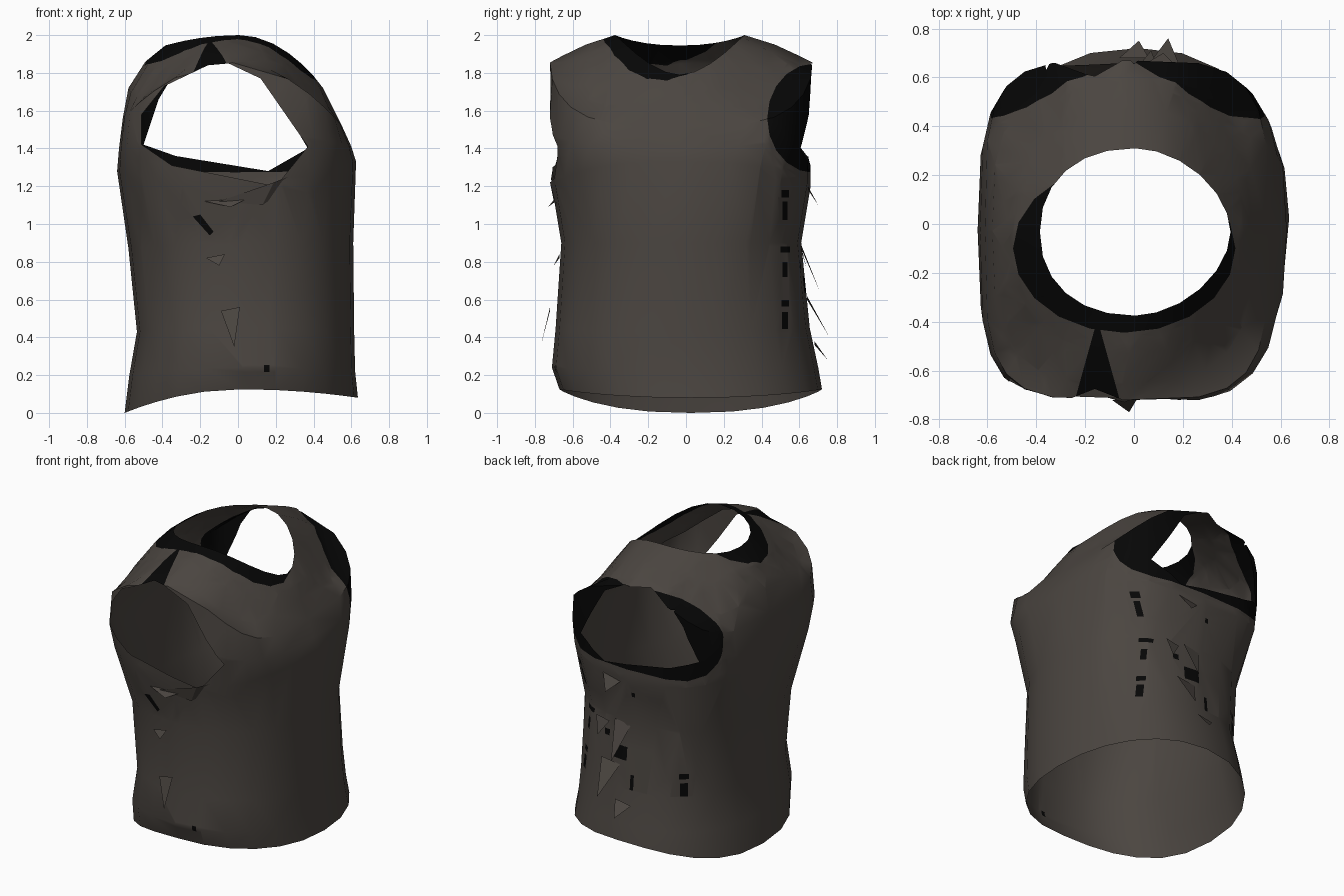
import bpy, bmesh, math
from mathutils import Vector

cube = bpy.data.objects.get("Cube")
if cube:
    bpy.data.objects.remove(cube)


def material(name, rgb):
    m = bpy.data.materials.new(name)
    m.use_nodes = True
    m.diffuse_color = (*rgb, 1)
    bsdf = m.node_tree.nodes["Principled BSDF"]
    bsdf.inputs["Base Color"].default_value = (*rgb, 1)
    bsdf.inputs["Roughness"].default_value = 0.9
    return m


cloth = material("grey brown cloth", (0.07, 0.06, 0.052))
black = material("black trim", (0.002, 0.002, 0.002))


def finish(bm, name):
    mesh = bpy.data.meshes.new(name)
    bm.to_mesh(mesh)
    bm.free()
    mesh.materials.append(cloth)
    mesh.materials.append(black)
    ob = bpy.data.objects.new(name, mesh)
    bpy.context.scene.collection.objects.link(ob)
    return ob


def ring_points(x0, x1, y0, y1, z_front, z_back, z_side, p_front, p_back, drop=0, count=24):
    """Rounded-box ring; height blends between chest, back and sides, corners may drop."""
    pts = []
    for i in range(count):
        a = math.tau * i / count
        c, s = math.cos(a), math.sin(a)
        power = p_front if c > 0 else p_back
        u = math.copysign(abs(c) ** (2 / power), c)
        v = math.copysign(abs(s) ** (2 / power), s)
        x = (x0 + x1) / 2 + u * (x1 - x0) / 2
        y = (y0 + y1) / 2 + v * (y1 - y0) / 2
        z = z_side + ((z_front if u > 0 else z_back) - z_side) * u * u
        pts.append((x, y, z - drop * 4 * u * u * v * v))
    return pts


def slice_shape(bm, poly, axes, region):
    """Cut a convex outline through the faces in a region; return faces inside it."""
    i, j = axes
    cx = sum(p[0] for p in poly) / len(poly)
    cy = sum(p[1] for p in poly) / len(poly)
    lo = [min(p[k] for p in poly) for k in (0, 1)]
    hi = [max(p[k] for p in poly) for k in (0, 1)]

    def near(f):
        a, b = [v.co[i] for v in f.verts], [v.co[j] for v in f.verts]
        return (region(f.calc_center_median()) and max(a) > lo[0] and min(a) < hi[0]
                and max(b) > lo[1] and min(b) < hi[1])

    planes = []
    for p, q in zip(poly, poly[1:] + poly[:1]):
        co, no = Vector((0, 0, 0)), Vector((0, 0, 0))
        co[i], co[j] = p
        no[i], no[j] = q[1] - p[1], p[0] - q[0]
        if no[i] * (cx - p[0]) + no[j] * (cy - p[1]) > 0:
            no.negate()
        planes.append((co, no.normalized()))
    for co, no in planes:
        faces = [f for f in bm.faces if near(f)]
        geom = faces + list({e for f in faces for e in f.edges}) + list({v for f in faces for v in f.verts})
        bmesh.ops.bisect_plane(bm, geom=geom, dist=1e-5, plane_co=co, plane_no=no)
    inside = []
    for f in bm.faces:
        c = f.calc_center_median()
        if region(c) and all((c - co).dot(no) < 1e-5 for co, no in planes):
            inside.append(f)
    return inside


def paint(bm, poly, axes, region):
    for f in slice_shape(bm, poly, axes, region):
        f.material_index = 1


def ellipse(cx, cy, rx, ry, n=20):
    return [(cx + rx * math.cos(math.tau * k / n), cy + ry * math.sin(math.tau * k / n)) for k in range(n)]


def box(x, z, w, h):
    return [(x - w, z - h), (x + w, z - h), (x + w, z + h), (x - w, z + h)]


# Vest shell: hem, waist, chest, shoulder edge and neckline
rings = [
    (-.60, .635, -.67, .72, .08, 0, .125, 2.2, 2.35),
    (-.575, .62, -.71, .70, .22, .2, .24, 2.2, 2.4),
    (-.535, .615, -.69, .655, .43, .43, .45, 2.2, 2.45),
    (-.58, .61, -.66, .61, .9, .87, .9, 2.25, 2.6),
    (-.64, .625, -.71, .66, 1.33, 1.28, 1.2, 2.8, 3.4),
    (-.63, .60, -.74, .66, 1.41, 1.4, 1.5, 3.4, 4.0),
    (-.61, .55, -.72, .67, 1.52, 1.56, 1.855, 4.0, 4.2),
    (-.58, .49, -.655, .60, 1.64, 1.72, 1.89, 3.0, 3.2, .05),
    (-.49, .45, -.53, .47, 1.72, 1.86, 1.95, 2.4, 2.5, .045),
    (-.385, .395, -.375, .31, 1.79, 1.945, 2.0, 1.8, 2.2),
]
bm = bmesh.new()
loops = [[bm.verts.new(p) for p in ring_points(*r)] for r in rings]
for low, high in zip(loops, loops[1:]):
    for k in range(len(low)):
        n = (k + 1) % len(low)
        bm.faces.new((low[k], low[n], high[n], high[k]))
bmesh.ops.triangulate(bm, faces=bm.faces[:])

# Armholes on both sides
right_arm = [(-.51, 1.42), (-.51, 1.58), (-.39, 1.73), (-.16, 1.84), (-.05, 1.85),
             (.12, 1.77), (.37, 1.41), (.2, 1.2), (-.35, 1.31)]
left_arm = [(-.5, 1.42), (-.42, 1.66), (-.36, 1.76), (-.16, 1.85), (0, 1.85),
            (.15, 1.77), (.37, 1.4), (.16, 1.28), (-.33, 1.36)]
for side, arm in ((-1, right_arm), (1, left_arm)):
    hole = slice_shape(bm, arm, (0, 2), lambda c: c.y * side > .3)
    bmesh.ops.delete(bm, geom=hole, context="FACES")

# Dark armhole trim, neck trim and shoulder wedge
paint(bm, ellipse(.68, 1.56, .25, .29), (1, 2), lambda c: True)
paint(bm, ellipse(-.04, -.1, .455, .345), (0, 1), lambda c: c.z > 1.65)
paint(bm, [(-.15, -.39), (-.25, -.75), (-.05, -.75)], (0, 1), lambda c: c.z > 1.8)

# Dark buckles along the side seams, the upper ones on the chest only
for z, w, h in ((1.07, .013, .05), (1.16, .02, .02), (.865, .025, .015),
                (.76, .013, .04), (.58, .02, .018), (.49, .016, .045)):
    paint(bm, box(.525, z, w, h), (1, 2), lambda c: c.x > 0 or z < .6)
# Small dark marks on the left and right sides
for x, z, w, h in ((.06, .68, .055, .045), (.17, .78, .02, .02), (-.04, .5, .012, .05), (-.05, 1.1, .012, .015)):
    paint(bm, box(x, z, w, h), (0, 2), lambda c: c.y > .3)
paint(bm, [(-.24, 1.04), (-.2, 1.05), (-.13, .96), (-.15, .94)], (0, 2), lambda c: c.y < -.3)
paint(bm, box(.152, .235, .014, .018), (0, 2), lambda c: c.y < -.3)

shell = finish(bm, "vest_shell")
bpy.context.view_layer.objects.active = shell
shell.select_set(True)
bpy.ops.object.shade_smooth_by_angle(angle=math.radians(35))
shell.select_set(False)


# Loose triangular cloth flaps on the two sides
def flap(bm, x, y, z, width, drop, out):
    corners = [(x - width / 2, y, z), (x + width / 2, y, z + .02), (x + .02, y + out, z - drop)]
    bm.faces.new([bm.verts.new(c) for c in corners])


bm = bmesh.new()
for args in ((-.04, -.72, .54, .1, .19, -.05), (-.12, -.67, .82, .1, .04, -.03),
             (-.06, -.69, 1.12, .24, .03, -.04),
             (.1, .64, 1.19, .16, .09, .06), (.05, .61, .87, .12, .23, .1),
             (.12, .64, .6, .14, .2, .12), (.0, .68, .36, .12, .08, .07),
             (.2, .61, .86, .1, .1, .03)):
    flap(bm, *args)
finish(bm, "side_flaps")

# Folded cloth under one armhole
bm = bmesh.new()
fold = [(.13, -.69, 1.1), (.46, -.6, 1.33), (.19, -.72, 1.22), (-.1, -.7, 1.12)]
tip, a, b, c = [bm.verts.new(p) for p in fold]
bm.faces.new((tip, a, b))
bm.faces.new((tip, b, c))
finish(bm, "underarm_fold")
